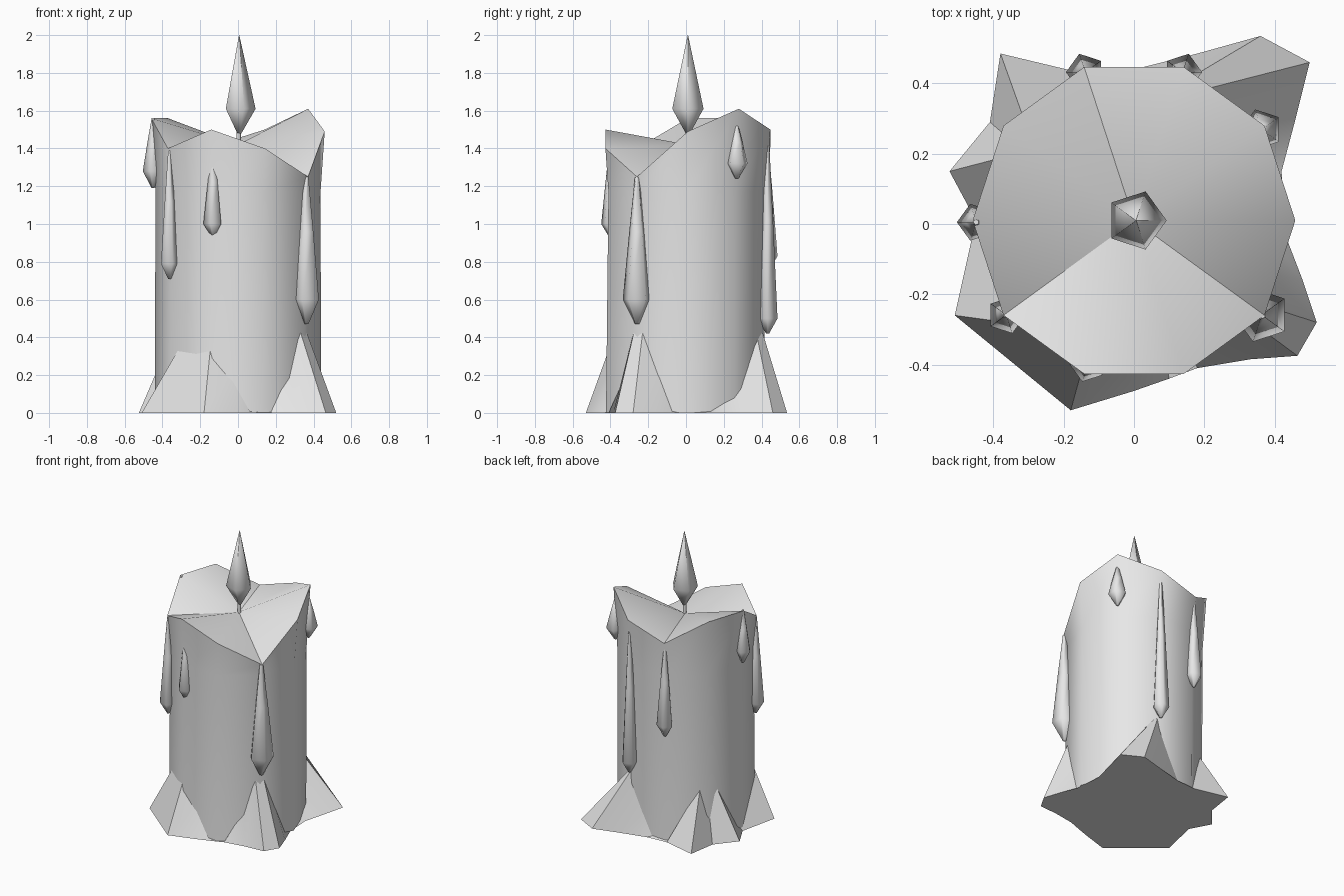
import bpy, bmesh
from math import radians, cos, sin, tau

old = bpy.data.objects.get("Cube")
if old:
    bpy.data.objects.remove(old, do_unlink=True)

wax = bpy.data.materials.new("grey_wax")
wax.use_nodes = True
GREY = (0.8, 0.8, 0.8, 1)
wax.diffuse_color = GREY
wax.node_tree.nodes["Principled BSDF"].inputs["Base Color"].default_value = GREY


def finish(bm, name, angle):
    bmesh.ops.recalc_face_normals(bm, faces=bm.faces)
    mesh = bpy.data.meshes.new(name)
    bm.to_mesh(mesh)
    bm.free()
    obj = bpy.data.objects.new(name, mesh)
    bpy.context.collection.objects.link(obj)
    mesh.materials.append(wax)
    bpy.ops.object.select_all(action='DESELECT')
    obj.select_set(True)
    bpy.context.view_layer.objects.active = obj
    bpy.ops.object.shade_smooth_by_angle(angle=radians(angle))
    return obj


def bridge(bm, a, b):
    n = len(a)
    for i in range(n):
        j = (i + 1) % n
        bm.faces.new((a[i], a[j], b[j], b[i]))


def lathe(name, cx, cy, profile, sides, turn=0, angle=80):
    """Stack of rings (radius, z), capped at both ends."""
    bm = bmesh.new()
    rings = [[bm.verts.new((cx + r * cos(turn + tau * i / sides),
                            cy + r * sin(turn + tau * i / sides), z))
              for i in range(sides)] for r, z in profile]
    for a, b in zip(rings, rings[1:]):
        bridge(bm, a, b)
    bm.faces.new(rings[0])
    bm.faces.new(rings[-1])
    return finish(bm, name, angle)


# Candle body: ten sides, uneven melted rim, dished top
rim = [1.49, 1.61, 1.50, 1.41, 1.56, 1.56, 1.40, 1.50, 1.40, 1.25]
bm = bmesh.new()
rings = []
for radius, cy, heights in ((0.44, -0.005, [0] * 10),
                            (0.437, 0.005, [1.17] * 10),
                            (0.459, 0.01, rim)):
    rings.append([bm.verts.new((radius * cos(tau * i / 10),
                                cy + radius * sin(tau * i / 10), z))
                  for i, z in enumerate(heights)])
bridge(bm, rings[0], rings[1])
bridge(bm, rings[1], rings[2])
bm.faces.new(rings[0])
centre = bm.verts.new((0, 0.01, 1.42))
for i in range(10):
    bm.faces.new((rings[2][i], rings[2][(i + 1) % 10], centre))
finish(bm, "candle_body", 42)

# Wax puddle: floor outline (x, y) joined to a wall point (angle, height)
puddle = [
    (0.18, -0.41, -66, 0), (0.33, -0.385, -50, 0.2),
    (0.465, -0.375, -40, 0.47), (0.52, -0.28, -33, 0.47),
    (0.48, -0.16, -20, 0.2), (0.43, -0.03, -8, 0),
    (0.42, 0.15, 18, 0), (0.46, 0.30, 45, 0.13),
    (0.50, 0.46, 66, 0.40), (0.36, 0.535, 73, 0.46),
    (0.18, 0.485, 85, 0.15), (0, 0.44, 95, 0),
    (-0.15, 0.43, 110, 0), (-0.38, 0.485, 138, 0.37),
    (-0.41, 0.29, 146, 0.2), (-0.525, 0.15, 152, 0.37),
    (-0.45, 0.01, 178, 0.03), (-0.51, -0.26, 225, 0.37),
    (-0.18, -0.53, 250, 0.39), (0, -0.475, 265, 0.2),
    (0.1, -0.44, 283, 0),
]
bm = bmesh.new()
floor = [bm.verts.new((x, y, 0)) for x, y, a, z in puddle]
wall = [bm.verts.new((0.41 * cos(radians(a)), 0.41 * sin(radians(a)), z + 0.01))
        for x, y, a, z in puddle]
bridge(bm, floor, wall)
bm.faces.new(floor)
finish(bm, "wax_puddle", 35)

# Wax drips: body corner, top, bulge height, bottom, width
drips = [
    (1, 1.52, 1.32, 1.24, 0.060), (2, 1.45, 0.50, 0.42, 0.055),
    (3, 1.38, 0.83, 0.75, 0.055), (5, 1.56, 1.28, 1.19, 0.055),
    (6, 1.39, 0.79, 0.71, 0.055), (7, 1.40, 1.00, 0.93, 0.052),
    (9, 1.25, 0.60, 0.47, 0.080),
]
for corner, top, bulge, bottom, width in drips:
    turn = tau * corner / 10
    reach = 0.425 if corner == 7 else 0.449
    mid = bulge + (top - bulge) * 0.55
    lathe("wax_drip", reach * cos(turn), 0.005 + reach * sin(turn),
          [(width * 0.15, bottom), (width, bulge), (width * 0.55, mid),
           (width * 0.15, top)], 5, turn)

# Wick and flame
lathe("wick", 0.003, 0.01, [(0.012, 1.40), (0.012, 1.52)], 5)
lathe("flame", 0.006, 0.01,
      [(0.012, 1.48), (0.087, 1.61), (0.001, 2.0)], 5)
